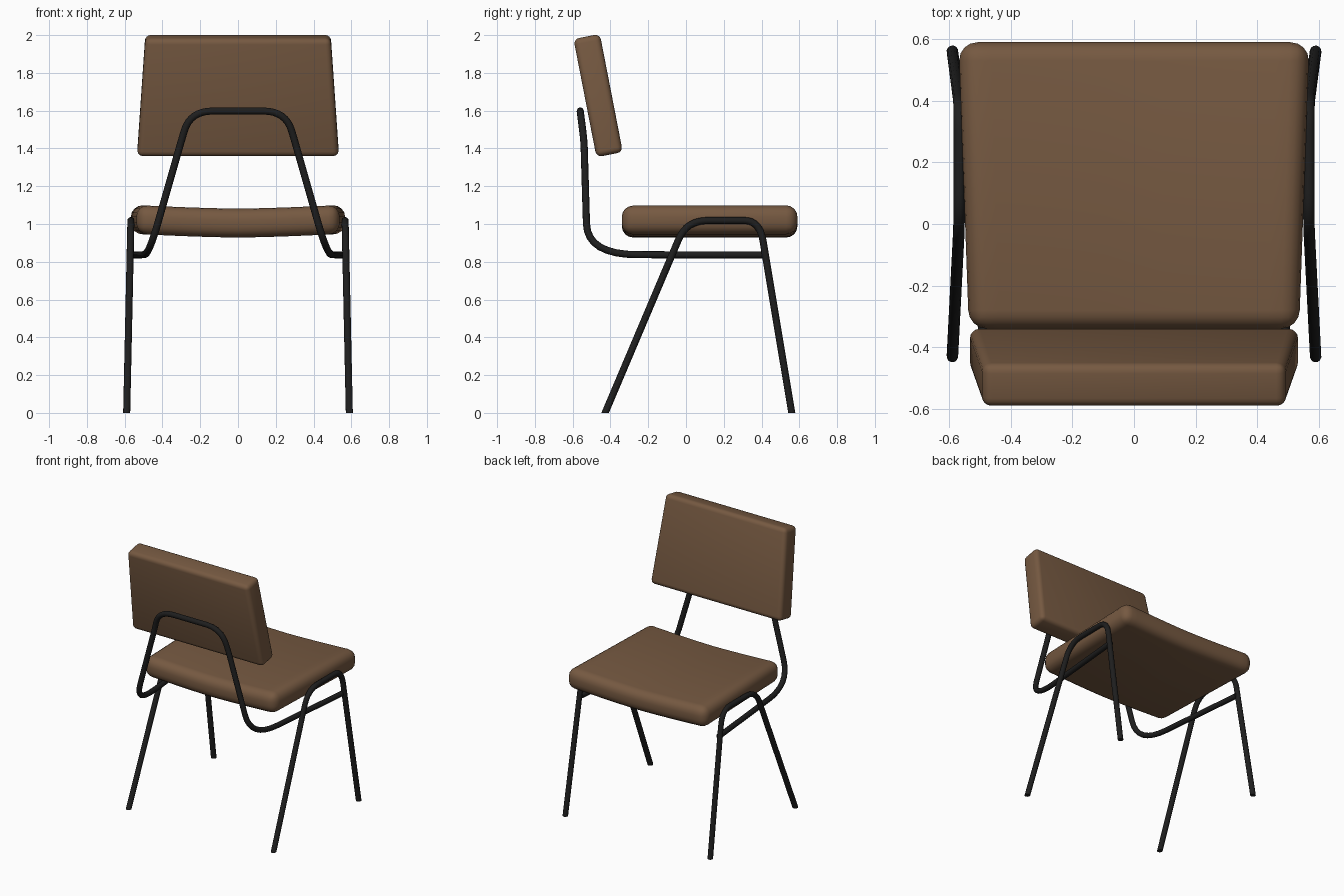
import bpy, bmesh, math
from mathutils import Vector, Matrix

if "Cube" in bpy.data.objects:
    bpy.data.objects.remove(bpy.data.objects["Cube"])


def material(name, rgb):
    m = bpy.data.materials.new(name)
    m.diffuse_color = (*rgb, 1)
    m.use_nodes = True
    m.node_tree.nodes["Principled BSDF"].inputs["Base Color"].default_value = m.diffuse_color
    return m


BROWN = material("brown upholstery", (0.18, 0.10, 0.053))
BLACK = material("black metal", (0.013, 0.013, 0.013))


def finish(bm, name, mat, angle=40):
    bmesh.ops.recalc_face_normals(bm, faces=bm.faces)
    me = bpy.data.meshes.new(name)
    bm.to_mesh(me)
    bm.free()
    me.materials.append(mat)
    ob = bpy.data.objects.new(name, me)
    bpy.context.collection.objects.link(ob)
    bpy.ops.object.select_all(action='DESELECT')
    ob.select_set(True)
    bpy.context.view_layer.objects.active = ob
    bpy.ops.object.shade_smooth_by_angle(angle=math.radians(angle))
    return ob


def cushion(size, bevel):
    """Box with rounded edges, centred on the origin."""
    bm = bmesh.new()
    bmesh.ops.create_cube(bm, size=1)
    bmesh.ops.scale(bm, vec=size, verts=bm.verts)
    bmesh.ops.bevel(bm, geom=bm.edges[:], offset=bevel, segments=4,
                    profile=0.5, affect='EDGES')
    return bm


def rounded(points):
    """Path from (point, fillet before, fillet after) corners."""
    pts = [Vector(p[0]) for p in points]
    out = [pts[0]]
    for i in range(1, len(pts) - 1):
        c = pts[i]
        a = c + (pts[i - 1] - c).normalized() * points[i][1]
        b = c + (pts[i + 1] - c).normalized() * points[i][2]
        for k in range(9):
            t = k / 8
            out.append(a * (1 - t) ** 2 + c * 2 * t * (1 - t) + b * t * t)
    return out + [pts[-1]]


def tube(name, path, radius=0.019, sides=12):
    """Sweep a circle along the path, cap it and trim it at the floor."""
    bm = bmesh.new()
    rings = []
    n = len(path)
    side = None
    for i, p in enumerate(path):
        d = (path[min(i + 1, n - 1)] - path[max(i - 1, 0)]).normalized()
        if side is None:
            side = d.orthogonal()
        side = (side - d * side.dot(d)).normalized()
        up = d.cross(side)
        rings.append([bm.verts.new(p + radius * (side * math.cos(a) + up * math.sin(a)))
                      for a in (2 * math.pi * k / sides for k in range(sides))])
    for r, s in zip(rings, rings[1:]):
        for k in range(sides):
            j = (k + 1) % sides
            bm.faces.new((r[k], r[j], s[j], s[k]))
    bm.faces.new(rings[0])
    bm.faces.new(rings[-1])
    cut = bmesh.ops.bisect_plane(bm, geom=bm.verts[:] + bm.edges[:] + bm.faces[:],
                                 plane_co=(0, 0, 0), plane_no=(0, 0, 1), clear_inner=True)
    edges = [e for e in cut['geom_cut'] if isinstance(e, bmesh.types.BMEdge)]
    if edges:
        bmesh.ops.holes_fill(bm, edges=edges, sides=0)
    return finish(bm, name, BLACK, 50)


# Seat: wider toward +y, gently dished across its width
bm = cushion((1.105, 0.93, 0.153), 0.06)
for i in range(-5, 6):
    bmesh.ops.bisect_plane(bm, geom=bm.verts[:] + bm.edges[:] + bm.faces[:],
                           plane_co=(i * 0.09, 0, 0), plane_no=(1, 0, 0))
for v in bm.verts:
    v.co.x *= 1 + 0.03 * v.co.y / 0.465
    v.co.z += 0.017 * min(1, abs(v.co.x) / 0.5) ** 1.5
    v.co += Vector((0, 0.125, 1.005))
finish(bm, "seat", BROWN)

# Backrest: narrower at the top, leaning toward -y
bm = cushion((1.0, 0.142, 0.637), 0.03)
for v in bm.verts:
    v.co.x *= 1 - 0.042 * v.co.z / 0.318
bmesh.ops.transform(bm, verts=bm.verts, matrix=Matrix.Translation((0, -0.465, 1.68))
                    @ Matrix.Rotation(math.radians(11), 4, 'X'))
for v in bm.verts:
    v.co.x *= 1.025
finish(bm, "backrest", BROWN)

# Leg frames: one bent tube on each side
for s, label in ((-1, "left"), (1, "right")):
    tube(label + "_leg_frame", rounded([
        ((s * 0.590, -0.441, -0.03), 0, 0),
        ((s * 0.567, 0.003, 1.018), 0.11, 0.11),
        ((s * 0.567, 0.390, 1.018), 0.08, 0.11),
        ((s * 0.590, 0.565, -0.03), 0, 0)]))

# Back support: a single tube running under the seat and up behind the backrest
half = [((0.560, 0.42, 0.836), 0, 0),
        ((0.472, -0.522, 0.838), 0.27, 0.17),
        ((0.300, -0.540, 1.44), 0.05, 0.05),
        ((0.253, -0.560, 1.598), 0.11, 0.12)]
mirrored = [((-p[0], p[1], p[2]), b, a) for p, a, b in reversed(half)]
tube("back_support", rounded(half + mirrored))
